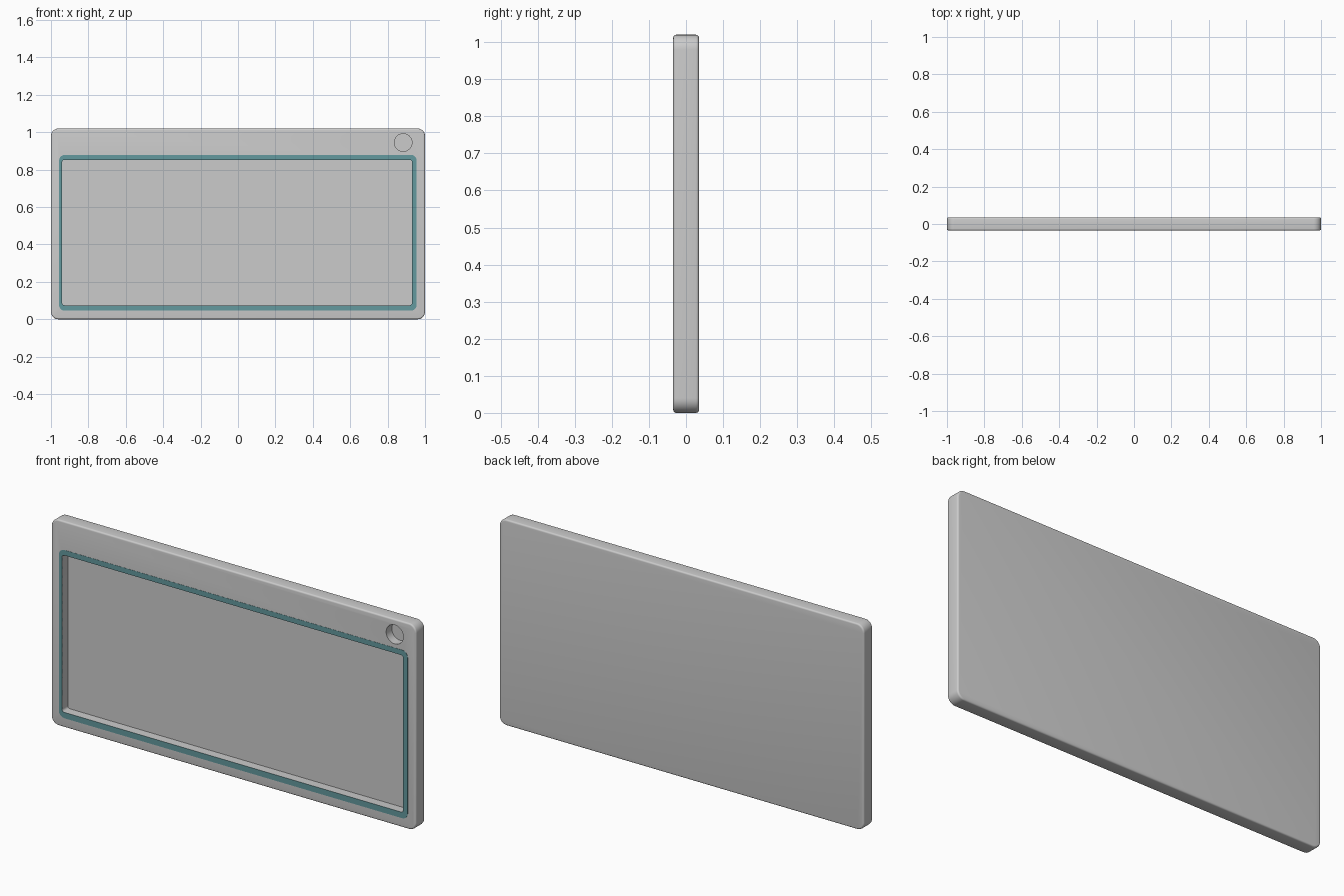
import bpy, bmesh, math

if "Cube" in bpy.data.objects:
    bpy.data.objects.remove(bpy.data.objects["Cube"])

def material(name, rgb):
    m = bpy.data.materials.new(name)
    m.diffuse_color = (*rgb, 1)
    m.use_nodes = True
    m.node_tree.nodes["Principled BSDF"].inputs["Base Color"].default_value = m.diffuse_color
    return m

grey = material("light grey", (0.60, 0.60, 0.60))
teal = material("muted teal", (0.127, 0.319, 0.342))

def outline(x0, x1, z0, z1, r, n=8):
    """Rounded rectangle in the XZ plane."""
    pts = []
    corners = [(x1 - r, z1 - r), (x0 + r, z1 - r), (x0 + r, z0 + r), (x1 - r, z0 + r)]
    for q, (cx, cz) in enumerate(corners):
        for i in range(n + 1):
            a = math.pi / 2 * (q + i / n)
            pts.append((cx + r * math.cos(a), cz + r * math.sin(a)))
    return pts

def loft(name, sections, mat, closed=False):
    """Join (y, outline) sections; cap the ends or close into a ring."""
    bm = bmesh.new()
    rings = [[bm.verts.new((x, y, z)) for x, z in pts] for y, pts in sections]
    pairs = list(zip(rings, rings[1:])) + ([(rings[-1], rings[0])] if closed else [])
    for a, b in pairs:
        for i in range(len(a)):
            j = (i + 1) % len(a)
            bm.faces.new((a[i], a[j], b[j], b[i]))
    if not closed:
        bm.faces.new(rings[0])
        bm.faces.new(rings[-1])
    bmesh.ops.recalc_face_normals(bm, faces=bm.faces)
    me = bpy.data.meshes.new(name)
    bm.to_mesh(me)
    bm.free()
    me.materials.append(mat)
    ob = bpy.data.objects.new(name, me)
    bpy.context.collection.objects.link(ob)
    return ob

# Rounded slab body with softened edges
FRONT, BACK, B = -0.0345, 0.035, 0.008
def inset(d):
    return outline(-1 + d, 1 - d, d, 1.02 - d, 0.04 - d)
arc = [B * (1 - math.sin(i * math.pi / 8)) for i in range(5)]
back_arc = [B * (1 - math.cos(i * math.pi / 8)) for i in range(5)]
sections = [(FRONT + q, inset(p)) for p, q in zip(arc, back_arc)]
sections += [(BACK - q, inset(p)) for p, q in zip(arc[::-1], back_arc[::-1])]
body = loft("tablet_body", sections, grey)

# Screen recess and round button hole
window = outline(-0.94, 0.93, 0.075, 0.853, 0.012, 4)
hole = outline(0.836, 0.93, 0.898, 0.992, 0.0469, 8)
for name, shape, depth in (("screen_cutter", window, 0.01), ("hole_cutter", hole, 0.01)):
    cutter = loft(name, [(-0.1, shape), (depth, shape)], grey)
    cutter.hide_render = True
    mod = body.modifiers.new(name, 'BOOLEAN')
    mod.operation, mod.solver, mod.object = 'DIFFERENCE', 'EXACT', cutter
    bpy.context.view_layer.objects.active = body
    bpy.ops.object.modifier_apply(modifier=name)
    bpy.data.objects.remove(cutter)

# Thin coloured frame around the screen
outer = outline(-0.957, 0.955, 0.046, 0.879, 0.03, 4)
frame = loft("screen_frame", [(-0.0355, outer), (-0.033, outer), (-0.033, window), (-0.0355, window)],
             teal, closed=True)

# Smooth shading with crisp edges
for ob in (body, frame):
    bpy.ops.object.select_all(action='DESELECT')
    ob.select_set(True)
    bpy.context.view_layer.objects.active = ob
    bpy.ops.object.shade_smooth_by_angle(angle=math.radians(30))
